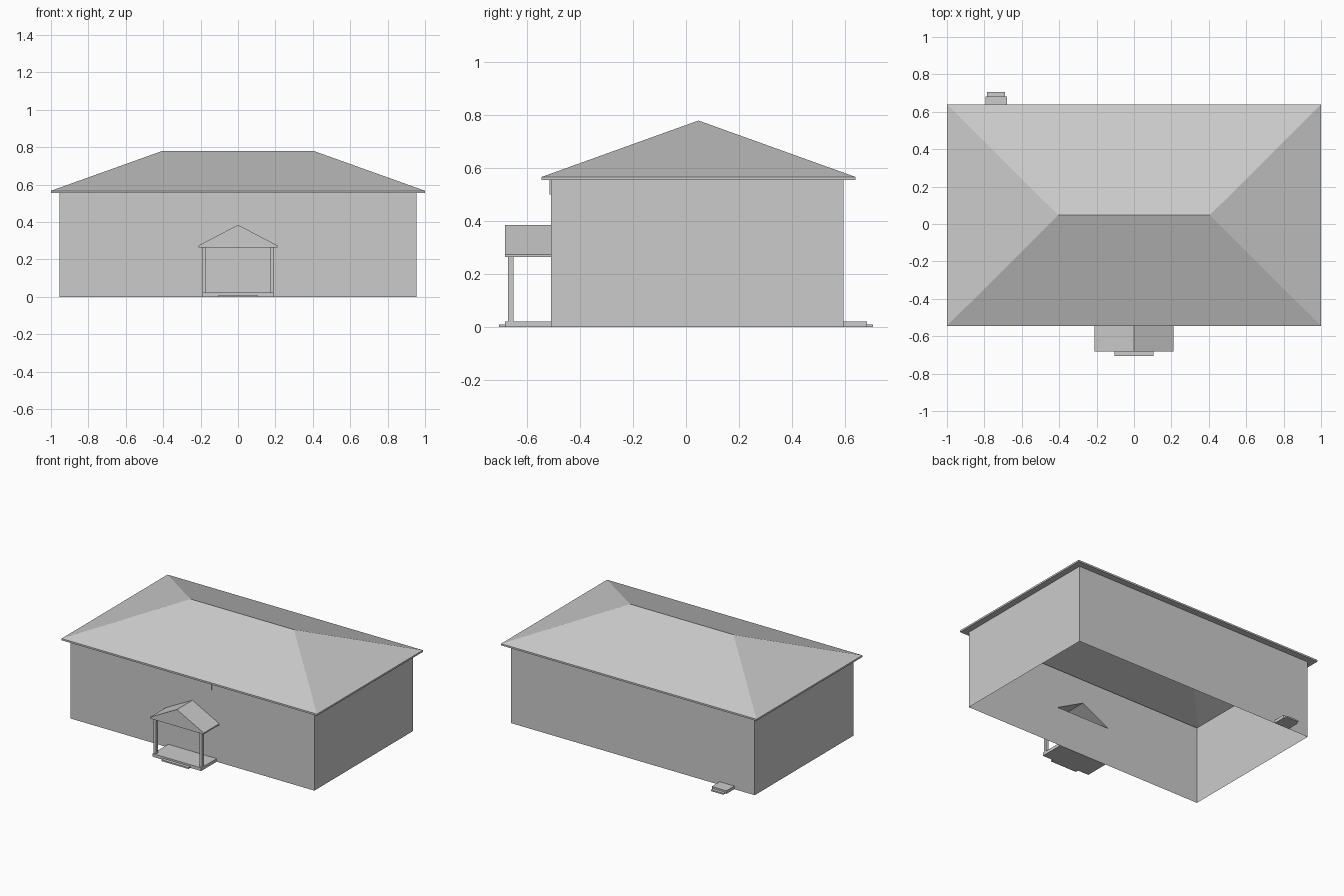
import bpy

# Remove the default cube
cube = bpy.data.objects.get("Cube")
if cube:
    bpy.data.objects.remove(cube, do_unlink=True)

# Single plain material
grey = bpy.data.materials.new("plain_grey")
grey.use_nodes = True
colour = (0.6, 0.6, 0.6, 1)
grey.diffuse_color = colour
grey.node_tree.nodes["Principled BSDF"].inputs["Base Color"].default_value = colour


def build(name, verts, faces):
    mesh = bpy.data.meshes.new(name)
    mesh.from_pydata(verts, [], faces)
    mesh.update()
    mesh.materials.append(grey)
    obj = bpy.data.objects.new(name, mesh)
    bpy.context.collection.objects.link(obj)
    return obj


def box(name, x, y, z):
    verts = [(a, b, c) for c in z for a, b in
             ((x[0], y[0]), (x[1], y[0]), (x[1], y[1]), (x[0], y[1]))]
    sides = [(i, (i + 1) % 4, (i + 1) % 4 + 4, i + 4) for i in range(4)]
    return build(name, verts, sides + [(3, 2, 1, 0), (4, 5, 6, 7)])


def rectangle(x, y0, y1, z):
    return [(-x, y0, z), (x, y0, z), (x, y1, z), (-x, y1, z)]


# Main dimensions
WALL_X, FRONT, BACK = 0.955, -0.51, 0.595
EAVE, EAVE_TOP, RIDGE = 0.555, 0.567, 0.78
GABLE_X, GABLE_BASE, GABLE_TOP = 0.21, 0.275, 0.385

# Side and back walls, open at top and bottom
corners = rectangle(WALL_X, FRONT, BACK, 0) + rectangle(WALL_X, FRONT, BACK, EAVE)
build("side_and_back_walls", corners,
      [(i, (i + 1) % 4, (i + 1) % 4 + 4, i + 4) for i in (1, 2, 3)])

# Front wall in mirrored halves, open where the porch gable joins
half = [(0, 0), (WALL_X, 0), (WALL_X, EAVE), (0, EAVE),
        (0, GABLE_TOP), (GABLE_X, GABLE_BASE), (0, GABLE_BASE)]
for side, label in ((1, "left"), (-1, "right")):
    order = tuple(range(len(half)))[::side]
    build("front_wall_" + label, [(side * x, FRONT, z) for x, z in half], [order])

# Hipped roof with fascia and soffit ring, hollow inside
roof = (rectangle(WALL_X, FRONT, BACK, EAVE)
        + rectangle(1, -0.545, 0.64, EAVE)
        + rectangle(1, -0.545, 0.64, EAVE_TOP)
        + [(-0.405, 0.047, RIDGE), (0.405, 0.047, RIDGE)])
faces = [(8, 9, 13, 12), (9, 10, 13), (10, 11, 12, 13), (11, 8, 12)]
for i in range(4):
    j = (i + 1) % 4
    faces += [(i, j, j + 4, i + 4), (i + 4, j + 4, j + 8, i + 8)]
build("hipped_roof", roof, faces)

# Porch gable roof, open towards the house
profile = [(-GABLE_X, 0.265), (GABLE_X, 0.265), (GABLE_X, GABLE_BASE),
           (0, GABLE_TOP), (-GABLE_X, GABLE_BASE)]
n = len(profile)
verts = [(x, y, z) for y in (-0.683, FRONT) for x, z in profile]
build("porch_roof", verts,
      [tuple(range(n))] + [((i + 1) % n, i, i + n, (i + 1) % n + n) for i in range(n)])

# Porch posts
for side, label in ((1, "left"), (-1, "right")):
    x = sorted((side * 0.17, side * 0.19))
    box("porch_post_" + label, x, (-0.672, -0.652), (0.022, 0.265))

# Decks and steps
box("porch_deck", (-0.19, 0.19), (-0.683, FRONT), (0, 0.022))
box("porch_step", (-0.105, 0.105), (-0.705, -0.683), (0, 0.01))
box("back_deck", (-0.795, -0.68), (BACK, 0.683), (0, 0.022))
box("back_step", (-0.785, -0.69), (0.683, 0.705), (0, 0.01))

# Thin bracket under the front eave
box("eave_bracket", (0.153, 0.154), (-0.515, FRONT), (0.5, EAVE))
